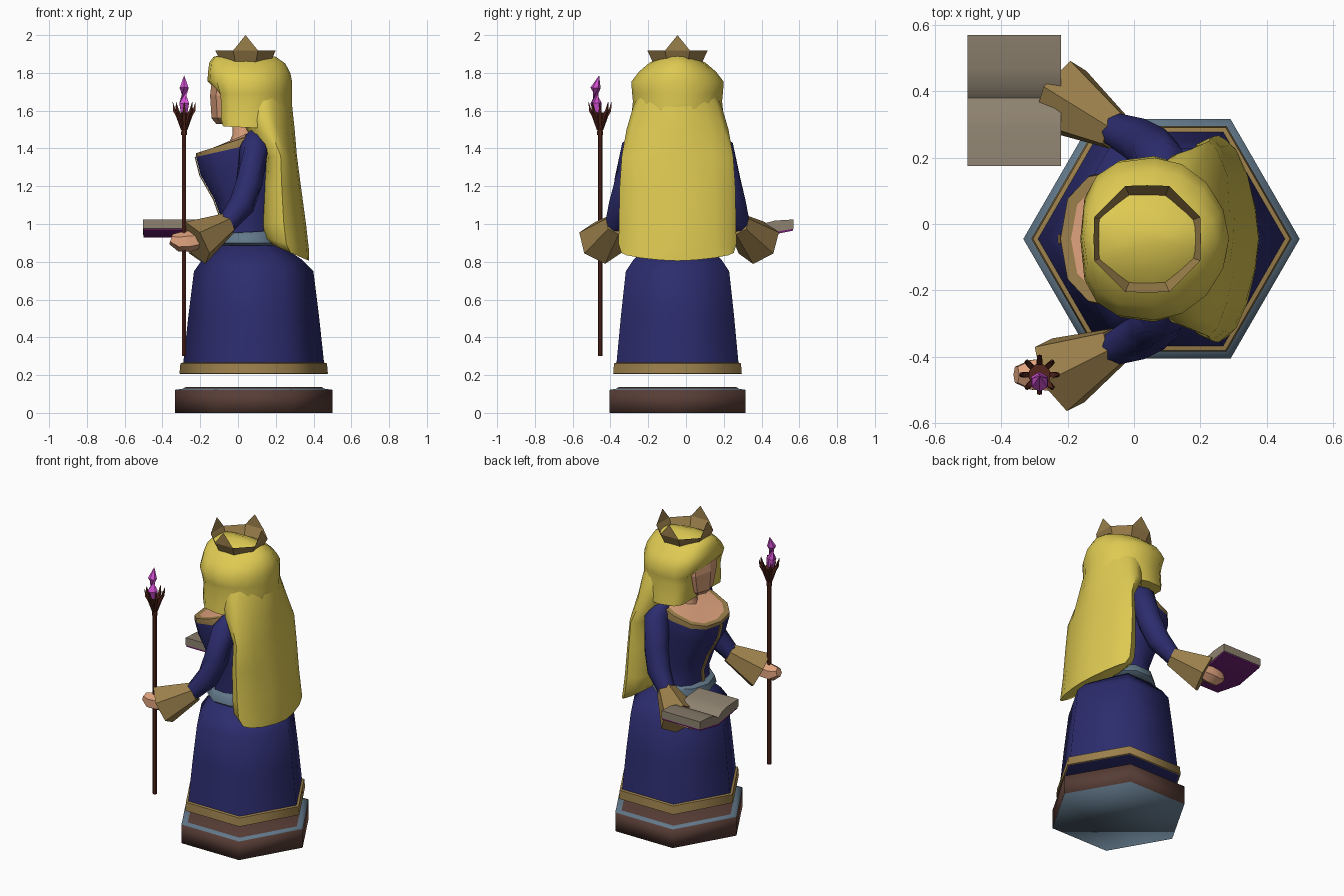
import bpy, bmesh, math
from mathutils import Vector

if "Cube" in bpy.data.objects:
    bpy.data.objects.remove(bpy.data.objects["Cube"])

CY = -0.045  # body centre line in y


def mat(name, r, g, b):
    lin = [((c / 255 + 0.055) / 1.055) ** 2.4 for c in (r, g, b)]
    m = bpy.data.materials.new(name)
    m.diffuse_color = (*lin, 1)
    m.use_nodes = True
    m.node_tree.nodes["Principled BSDF"].inputs["Base Color"].default_value = m.diffuse_color
    return m


BLUE = mat("royal blue", 44, 44, 110)
GOLD = mat("dull gold", 156, 128, 76)
HAIR = mat("blonde", 222, 202, 82)
SKIN = mat("skin", 222, 162, 125)
GREY = mat("blue grey", 98, 120, 138)
BROWN = mat("brown", 88, 61, 54)
WOOD = mat("dark wood", 84, 38, 28)
GEM = mat("magenta", 208, 80, 208)
COVER = mat("purple", 116, 34, 120)
PAGE = mat("parchment", 142, 130, 112)


def finish(name, bm, mats, angle=None):
    bmesh.ops.recalc_face_normals(bm, faces=bm.faces)
    me = bpy.data.meshes.new(name)
    bm.to_mesh(me)
    bm.free()
    ob = bpy.data.objects.new(name, me)
    bpy.context.collection.objects.link(ob)
    for m in mats:
        me.materials.append(m)
    if angle:
        bpy.ops.object.select_all(action='DESELECT')
        ob.select_set(True)
        bpy.context.view_layer.objects.active = ob
        bpy.ops.object.shade_smooth_by_angle(angle=math.radians(angle))
    return ob


def skin_rings(bm, rings, idx, cap0=0, cap1=0):
    n = len(rings[0])
    for k in range(len(rings) - 1):
        for i in range(n):
            j = (i + 1) % n
            f = bm.faces.new((rings[k][i], rings[k][j], rings[k + 1][j], rings[k + 1][i]))
            f.material_index = idx[k] if idx else 0
    bm.faces.new(rings[0]).material_index = cap0
    bm.faces.new(rings[-1]).material_index = cap1


def loft(name, rows, n, mats, idx=None, cap0=0, cap1=0, p=1.0, back=None, angle=None):
    """rows: z_front, z_back, x_front, x_back, half_width, optional x clip;
    p and back set how boxy the front and back halves are"""
    bm = bmesh.new()
    rings = []
    for zf, zb, xf, xb, hw, *clip in rows:
        ring = []
        for i in range(n):
            t = 2 * math.pi * i / n
            e = back if back and math.cos(t) > 0.01 else p
            c, s = (math.copysign(abs(v) ** e, v) for v in (math.cos(t), math.sin(t)))
            x = (xf + xb) / 2 + (xb - xf) / 2 * c
            x = max(x, clip[0]) if clip else x
            ring.append(bm.verts.new((x, CY + hw * s, zf + (zb - zf) * (c + 1) / 2)))
        rings.append(ring)
    skin_rings(bm, rings, idx, cap0, cap1)
    return finish(name, bm, mats, angle)


def tube(name, pts, radii, n, m, angle=None):
    bm = bmesh.new()
    pts = [Vector(q) for q in pts]
    rings = []
    for k, q in enumerate(pts):
        d = pts[min(k + 1, len(pts) - 1)] - pts[max(k - 1, 0)]
        rot = d.to_track_quat('Z', 'Y')
        rings.append([bm.verts.new(q + rot @ Vector((radii[k] * math.cos(a), radii[k] * math.sin(a), 0)))
                      for a in (2 * math.pi * (i + 0.5) / n for i in range(n))])
    skin_rings(bm, rings, None)
    return finish(name, bm, [m], angle)


def extrude_x(name, profile, x0, x1, m, angle=None):
    bm = bmesh.new()
    rings = [[bm.verts.new((x, y, z)) for y, z in profile] for x in (x0, x1)]
    skin_rings(bm, rings, None)
    return finish(name, bm, [m], angle)


def hexa(z, r):
    return (z, z, 0.083 - r, 0.083 + r, r)


# hexagonal plinth: brown sides, grey rim and underside
loft("plinth", [hexa(0, 0.417), hexa(0.122, 0.417), hexa(0.128, 0.375), hexa(0.137, 0.36)],
     6, [BROWN, GREY], [0, 1, 0], cap0=1, angle=180)

# skirt with gold hem
loft("hem", [hexa(0.205, 0.385), hexa(0.208, 0.393), hexa(0.262, 0.388), hexa(0.267, 0.37)],
     6, [GOLD, BLUE], cap0=1, angle=65)
loft("skirt", [hexa(0.262, 0.373), hexa(0.52, 0.345), hexa(0.75, 0.316),
               (0.81, 0.81, -0.19, 0.34, 0.27), (0.89, 0.89, -0.10, 0.22, 0.18)], 6, [BLUE], angle=65)
loft("belt", [(0.885, 0.885, -0.12, 0.22, 0.19), (0.90, 0.90, -0.14, 0.24, 0.21),
              (0.94, 0.95, -0.13, 0.23, 0.20), (0.95, 0.965, -0.10, 0.2, 0.18)], 10, [GREY], angle=50)

# bodice, gold neckline and bare chest in one loft
loft("bodice", [(0.92, 0.92, -0.09, 0.18, 0.165), (1.02, 1.02, -0.085, 0.18, 0.165),
                (1.13, 1.14, -0.125, 0.20, 0.18), (1.26, 1.3, -0.198, 0.21, 0.20),
                (1.355, 1.45, -0.222, 0.20, 0.215), (1.375, 1.50, -0.222, 0.17, 0.21),
                (1.38, 1.505, -0.19, 0.15, 0.18), (1.425, 1.51, -0.08, 0.12, 0.10)],
     12, [BLUE, GOLD, SKIN], [0, 0, 0, 0, 1, 1, 2], cap1=2, p=0.8, angle=45)
loft("neck", [(1.40, 1.40, -0.06, 0.12, 0.08), (1.47, 1.47, -0.03, 0.10, 0.07),
              (1.58, 1.58, -0.03, 0.10, 0.07)], 8, [SKIN], angle=50)

# gold strip down the bodice front
bm = bmesh.new()
strip = [[bm.verts.new((x - 0.002, CY + s * 0.014, z)) for s in (-1, 1)]
         for x, z in ((-0.222, 1.357), (-0.198, 1.26), (-0.125, 1.13), (-0.085, 1.02), (-0.09, 0.94))]
for a, b in zip(strip, strip[1:]):
    bm.faces.new((a[0], a[1], b[1], b[0]))
ob = finish("front_trim", bm, [GOLD])
ob.modifiers.new("thickness", 'SOLIDIFY').thickness = 0.006

# face, hair cap cut back around the face, and long back hair
loft("face", [(1.53, 1.53, -0.115, 0.1, 0.07), (1.56, 1.56, -0.14, 0.1, 0.11),
              (1.68, 1.68, -0.148, 0.1, 0.15), (1.79, 1.79, -0.135, 0.1, 0.15)], 8, [SKIN], p=0.85)
loft("hair_cap", [(1.52, 1.5, -0.15, 0.27, 0.25, -0.08), (1.56, 1.56, -0.155, 0.287, 0.245, -0.09),
                  (1.65, 1.65, -0.155, 0.287, 0.236, -0.09), (1.69, 1.69, -0.155, 0.287, 0.24, -0.095),
                  (1.755, 1.75, -0.162, 0.287, 0.245), (1.81, 1.80, -0.158, 0.277, 0.205),
                  (1.855, 1.85, -0.152, 0.25, 0.15), (1.885, 1.885, -0.13, 0.2, 0.09),
                  (1.908, 1.908, -0.02, 0.1, 0.03)], 16, [HAIR], p=0.72, back=1.05, angle=50)
loft("long_hair", [(1.70, 1.70, 0.0, 0.27, 0.20), (1.62, 1.62, 0.0, 0.287, 0.235),
                   (1.50, 1.50, 0.04, 0.30, 0.27), (1.36, 1.36, 0.14, 0.312, 0.295),
                   (1.20, 1.20, 0.13, 0.333, 0.306), (1.0, 1.0, 0.125, 0.36, 0.31),
                   (0.93, 0.86, 0.135, 0.376, 0.312), (0.89, 0.805, 0.18, 0.377, 0.298)],
     16, [HAIR], p=0.9, back=1.25, angle=50)

# eight-sided crown with four points
bm = bmesh.new()


def crown_ring(r, z):
    return [bm.verts.new((0.04 + r * math.cos(a), CY + r * math.sin(a), z))
            for a in (math.pi * (i + 0.5) / 4 for i in range(8))]


low, top = crown_ring(0.13, 1.835), crown_ring(0.173, 1.918)
for i in range(8):
    j = (i + 1) % 8
    bm.faces.new((low[i], low[j], top[j], top[i]))
    if j % 2 == 0:
        a = math.pi * j / 4
        tip = bm.verts.new((0.04 + 0.162 * math.cos(a), CY + 0.162 * math.sin(a), 2.0))
        bm.faces.new((top[i], top[j], tip))
finish("crown", bm, [GOLD])

# sleeves, flared cuffs and hands
for s, side, reach in ((-1, "right", 0.41), (1, "left", 0.43)):
    def P(x, off, z):
        return (x, CY + s * off, z)
    tube(side + "_sleeve", [P(0.09, 0.15, 1.46), P(0.085, 0.225, 1.40), P(0.06, 0.265, 1.22),
                            P(0.02, 0.295, 1.10), P(-0.07, 0.335, 0.99)],
         [0.05, 0.075, 0.075, 0.07, 0.05], 8, BLUE, 50)
    tube(side + "_cuff", [P(-0.055, 0.325, 1.0), P(-0.225, reach, 0.9)], [0.062, 0.125], 6, GOLD)
    tube(side + "_hand", [P(-0.18, reach - 0.01, 0.92), P(-0.25, reach, 0.91),
                          P(-0.31, reach, 0.905), P(-0.355, reach, 0.92)],
         [0.04, 0.055, 0.052, 0.028], 6, SKIN, 45)

# staff with clawed head and crystal
SX, SY = -0.285, -0.455
tube("staff", [(SX, SY, 0.30), (SX, SY, 1.48)], [0.012, 0.012], 6, WOOD)
tube("staff_head", [(SX, SY, z) for z in (1.47, 1.49, 1.50, 1.59)], [0.017, 0.017, 0.014, 0.034], 8, WOOD)
for i in range(8):
    c, s = math.cos(math.pi * i / 4), math.sin(math.pi * i / 4)
    tube("claw_%d" % (i + 1), [(SX + r * c, SY + r * s, z) for r, z in
                               ((0.012, 1.50), (0.036, 1.575), (0.052, 1.60), (0.06, 1.645))],
         [0.008, 0.012, 0.01, 0.001], 4, WOOD)
tube("crystal", [(SX, -0.468, 1.58), (SX, -0.476, 1.64), (SX, -0.479, 1.72), (SX, -0.46, 1.785)],
     [0.018, 0.03, 0.027, 0.001], 6, GEM)

# open book with a shallow V cover
M = 0.38
extrude_x("book_cover", [(0.177, 0.978), (M, 0.944), (0.567, 0.978), (0.567, 0.965), (M, 0.928), (0.177, 0.965)],
          -0.499, -0.223, COVER, 50)
extrude_x("book_pages", [(0.175, 0.975), (M, 0.941), (0.57, 0.975), (0.57, 1.024), (0.47, 1.018),
                         (0.41, 1.002), (M, 0.978), (0.35, 1.002), (0.29, 1.018), (0.175, 1.024)],
          -0.502, -0.22, PAGE, 50)
